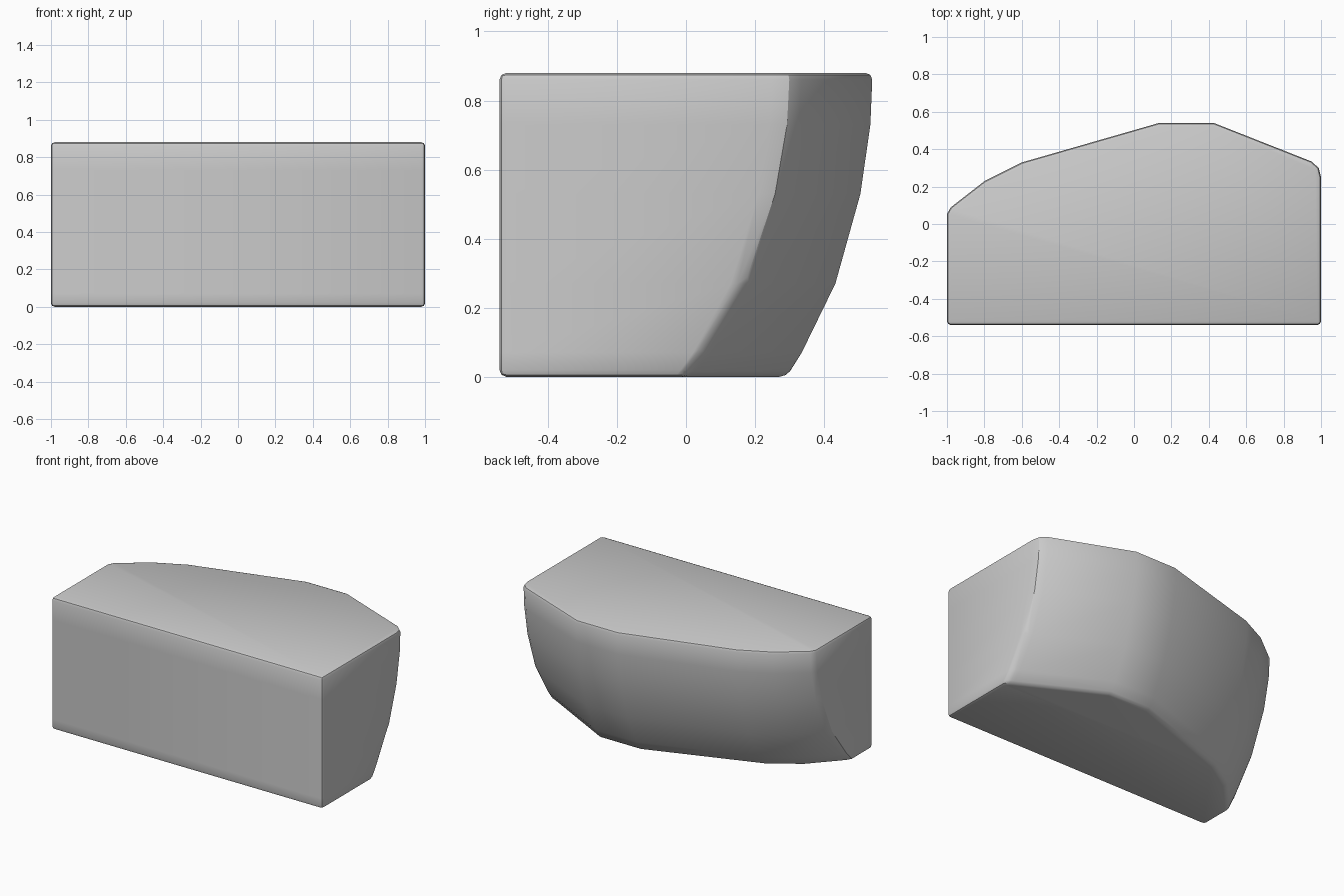
import bpy, bmesh, math

if "Cube" in bpy.data.objects:
    bpy.data.objects.remove(bpy.data.objects["Cube"])

# Rear outline seen from above: x, y at the top, inward shift at the bottom
rear = [
    (1.00, 0.25, 0.28), (0.988, 0.30, 0.30), (0.95, 0.335, 0.32),
    (0.43, 0.54, 0.25), (0.13, 0.54, 0.25), (-0.60, 0.33, 0.30),
    (-0.80, 0.23, 0.33), (-0.98, 0.09, 0.385), (-1.00, 0.055, 0.385),
]
# Curved rear profile: height, fraction of the inward shift
levels = [(0.0, 1.0), (0.07, 0.82), (0.27, 0.43), (0.53, 0.14),
          (0.73, 0.025), (0.88, 0.0)]
FRONT = -0.54

bm = bmesh.new()
rings = []
for z, f in levels:
    pts = [(-1, FRONT), (1, FRONT)] + [(x, y - f * s) for x, y, s in rear]
    rings.append([bm.verts.new((x, y, z)) for x, y in pts])

# Walls between the rings, with flat caps below and above
n = len(rings[0])
for low, high in zip(rings, rings[1:]):
    for i in range(n):
        j = (i + 1) % n
        bm.faces.new((low[i], low[j], high[j], high[i]))
bm.faces.new(rings[0][::-1])
bm.faces.new(rings[-1])
bmesh.ops.recalc_face_normals(bm, faces=bm.faces)

# Small rounding along the crisp edges
crisp = [e for e in bm.edges if e.calc_face_angle(0) > math.radians(40)]
bmesh.ops.bevel(bm, geom=crisp, offset=0.02, offset_type='OFFSET',
                segments=2, profile=0.5, affect='EDGES', clamp_overlap=True)

mesh = bpy.data.meshes.new("curved_block")
bm.to_mesh(mesh)
bm.free()
block = bpy.data.objects.new("curved_block", mesh)
bpy.context.collection.objects.link(block)
bpy.context.view_layer.objects.active = block
block.select_set(True)
bpy.ops.object.shade_smooth_by_angle(angle=math.radians(30))
